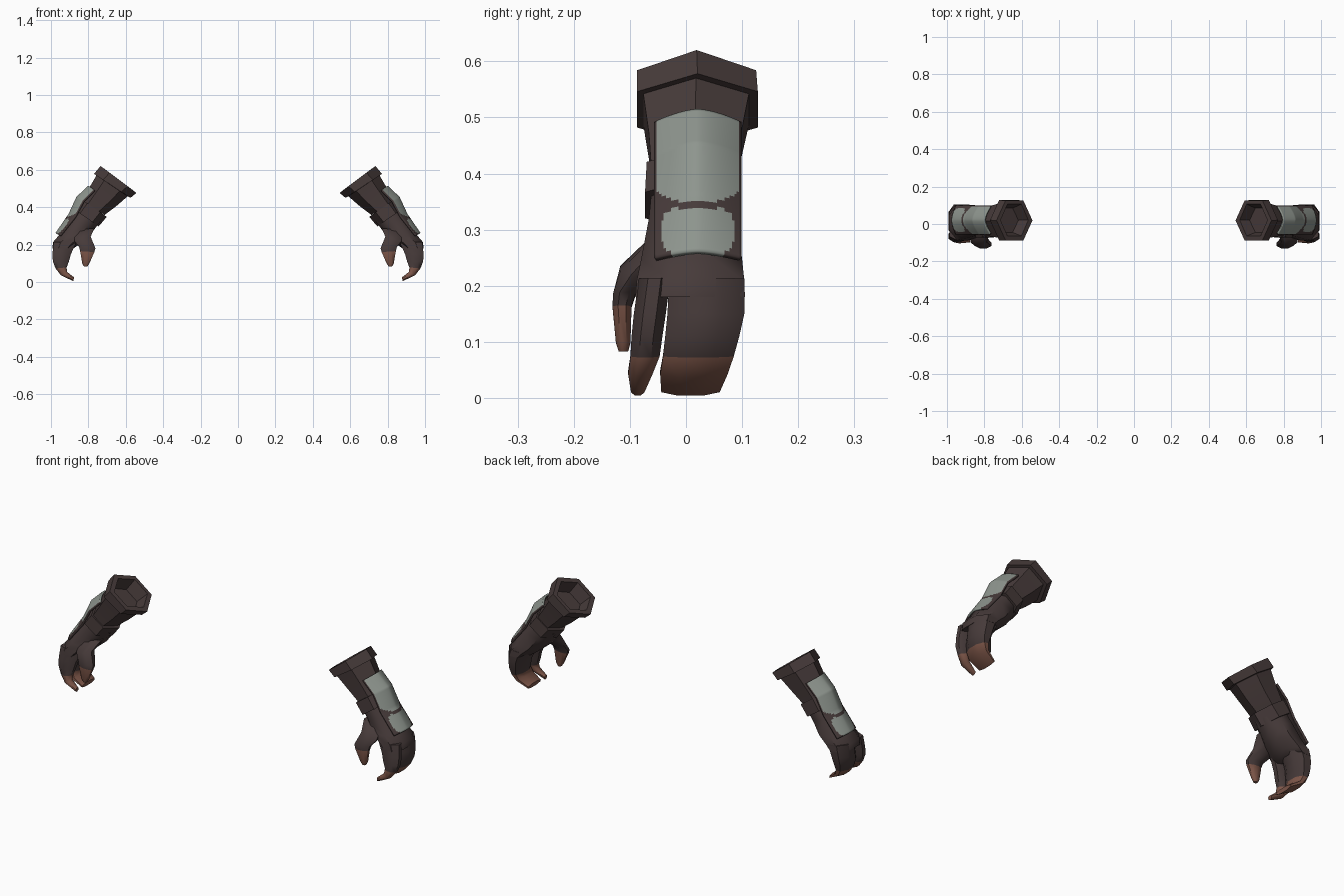
import bpy, bmesh, math

if "Cube" in bpy.data.objects:
    bpy.data.objects.remove(bpy.data.objects["Cube"])


def material(name, rgb):
    m = bpy.data.materials.new(name)
    m.diffuse_color = (*rgb, 1)
    m.use_nodes = True
    m.node_tree.nodes["Principled BSDF"].inputs["Base Color"].default_value = m.diffuse_color
    return m


LEATHER = material("dark leather", (0.062, 0.043, 0.042))
SKIN = material("skin", (0.21, 0.095, 0.067))
METAL = material("grey metal", (0.27, 0.30, 0.27))


def finish(name, bm, mats, angle):
    """Make the object, shade it and mirror it to the other arm."""
    mesh = bpy.data.meshes.new(name)
    bm.to_mesh(mesh)
    bm.free()
    ob = bpy.data.objects.new(name, mesh)
    bpy.context.collection.objects.link(ob)
    for m in mats:
        mesh.materials.append(m)
    bpy.ops.object.select_all(action='DESELECT')
    ob.select_set(True)
    bpy.context.view_layer.objects.active = ob
    bpy.ops.object.shade_smooth_by_angle(angle=math.radians(angle))
    return ob


def mirror(ob):
    mod = ob.modifiers.new("other arm", 'MIRROR')
    mod.use_mirror_merge = False


def loft(name, rings, sides=8, skin_from=99, angle=50):
    """Skin rings given as inner x, z, outer x, z, y min, y max."""
    bm = bmesh.new()
    turn = math.pi / sides if sides == 8 else 0
    angles = [turn + math.tau * k / sides for k in range(sides)]
    mu = max(math.cos(a) for a in angles)
    mv = max(math.sin(a) for a in angles)
    loops = []
    for xi, zi, xo, zo, y0, y1 in rings:
        loop = []
        for a in angles:
            u, v = math.cos(a) / mu / 2, math.sin(a) / mv / 2
            loop.append(bm.verts.new(((xi + xo) / 2 + u * (xo - xi),
                                      (y0 + y1) / 2 + v * (y1 - y0),
                                      (zi + zo) / 2 + u * (zo - zi))))
        loops.append(loop)
    for i in range(len(loops) - 1):
        for k in range(sides):
            n = (k + 1) % sides
            f = bm.faces.new((loops[i][k], loops[i][n], loops[i + 1][n], loops[i + 1][k]))
            f.material_index = int(i >= skin_from)
    bm.faces.new(loops[0])
    bm.faces.new(loops[-1]).material_index = int(len(rings) > skin_from)
    bmesh.ops.recalc_face_normals(bm, faces=bm.faces)
    mirror(finish(name, bm, [LEATHER, SKIN], angle))


# Six-sided sleeve: recessed opening, flared cuff, tapered forearm
loft("sleeve", [
    (0.618, 0.452, 0.742, 0.545, -0.045, 0.085),
    (0.565, 0.493, 0.713, 0.604, -0.064, 0.106),
    (0.543, 0.476, 0.735, 0.620, -0.087, 0.125),
    (0.575, 0.450, 0.770, 0.578, -0.087, 0.128),
    (0.590, 0.458, 0.757, 0.570, -0.076, 0.112),
    (0.655, 0.402, 0.800, 0.495, -0.066, 0.098),
    (0.714, 0.358, 0.835, 0.432, -0.062, 0.090)], sides=6, angle=40)

# Band around the wrist
loft("wrist_band", [
    (0.702, 0.348, 0.840, 0.445, -0.070, 0.096),
    (0.745, 0.297, 0.878, 0.390, -0.073, 0.099)], sides=6, angle=40)

# Palm and back of the hand
loft("palm", [
    (0.735, 0.325, 0.845, 0.410, -0.060, 0.085),
    (0.765, 0.285, 0.905, 0.335, -0.066, 0.090),
    (0.800, 0.240, 0.957, 0.250, -0.080, 0.100),
    (0.850, 0.200, 0.990, 0.212, -0.088, 0.104),
    (0.880, 0.180, 0.991, 0.180, -0.090, 0.105)])

# Curled fingers: a separate index finger and a joined group
CURL = [(0.865, 0.210, 0.986, 0.214), (0.893, 0.150, 0.992, 0.150),
        (0.904, 0.110, 0.990, 0.110), (0.916, 0.078, 0.975, 0.072),
        (0.915, 0.055, 0.947, 0.036), (0.877, 0.025, 0.880, 0.004)]
SPANS = {"index_finger": [(-0.084, -0.028), (-0.093, -0.036), (-0.097, -0.042),
                          (-0.099, -0.047), (-0.103, -0.060), (-0.098, -0.074)],
         "joined_fingers": [(-0.030, 0.104), (-0.033, 0.104), (-0.037, 0.095),
                            (-0.041, 0.085), (-0.046, 0.074), (-0.044, 0.060)]}
for name, spans in SPANS.items():
    loft(name, [c + s for c, s in zip(CURL, spans)], skin_from=3)

# Thumb
loft("thumb", [
    (0.768, 0.288, 0.875, 0.275, -0.066, 0.000),
    (0.788, 0.242, 0.875, 0.220, -0.117, -0.050),
    (0.762, 0.180, 0.850, 0.188, -0.130, -0.090),
    (0.768, 0.160, 0.844, 0.165, -0.131, -0.097),
    (0.795, 0.098, 0.833, 0.100, -0.125, -0.099),
    (0.805, 0.083, 0.824, 0.083, -0.120, -0.103)], skin_from=3)

# Curved forearm guard: ridge line x, z, then edge line x, z
GUARD = [(0.800, 0.515, 0.768, 0.492), (0.864, 0.455, 0.828, 0.432),
         (0.906, 0.364, 0.872, 0.350), (0.976, 0.262, 0.953, 0.250)]
ROWS, COLS = 48, 36


def guard_point(s, t):
    i = min(int(s * 3), 2)
    f = s * 3 - i
    rx, rz, ex, ez = (a + (b - a) * f for a, b in zip(GUARD[i], GUARD[i + 1]))
    d = abs(t) ** 1.6
    return rx + (ex - rx) * d, 0.021 + 0.078 * t, rz + (ez - rz) * d


bm = bmesh.new()
grid = [[bm.verts.new(guard_point(i / ROWS, 2 * j / COLS - 1))
         for j in range(COLS + 1)] for i in range(ROWS + 1)]
for i in range(ROWS):
    for j in range(COLS):
        f = bm.faces.new((grid[i][j], grid[i + 1][j], grid[i + 1][j + 1], grid[i][j + 1]))
        c = f.calc_center_median()
        t = abs(c.y - 0.021) / 0.078
        # One large metal panel above, one rounded panel below
        upper = c.z > 0.348 + 0.025 * t ** 3 and t < 0.95
        lower = (t / 0.82) ** 4 + (abs(c.z - 0.298) / 0.041) ** 4 < 1
        f.material_index = int(upper or lower)
guard = finish("forearm_guard", bm, [LEATHER, METAL], 50)
shell = guard.modifiers.new("thickness", 'SOLIDIFY')
shell.thickness = 0.01
shell.offset = -1
shell.material_offset = -1
mirror(guard)
